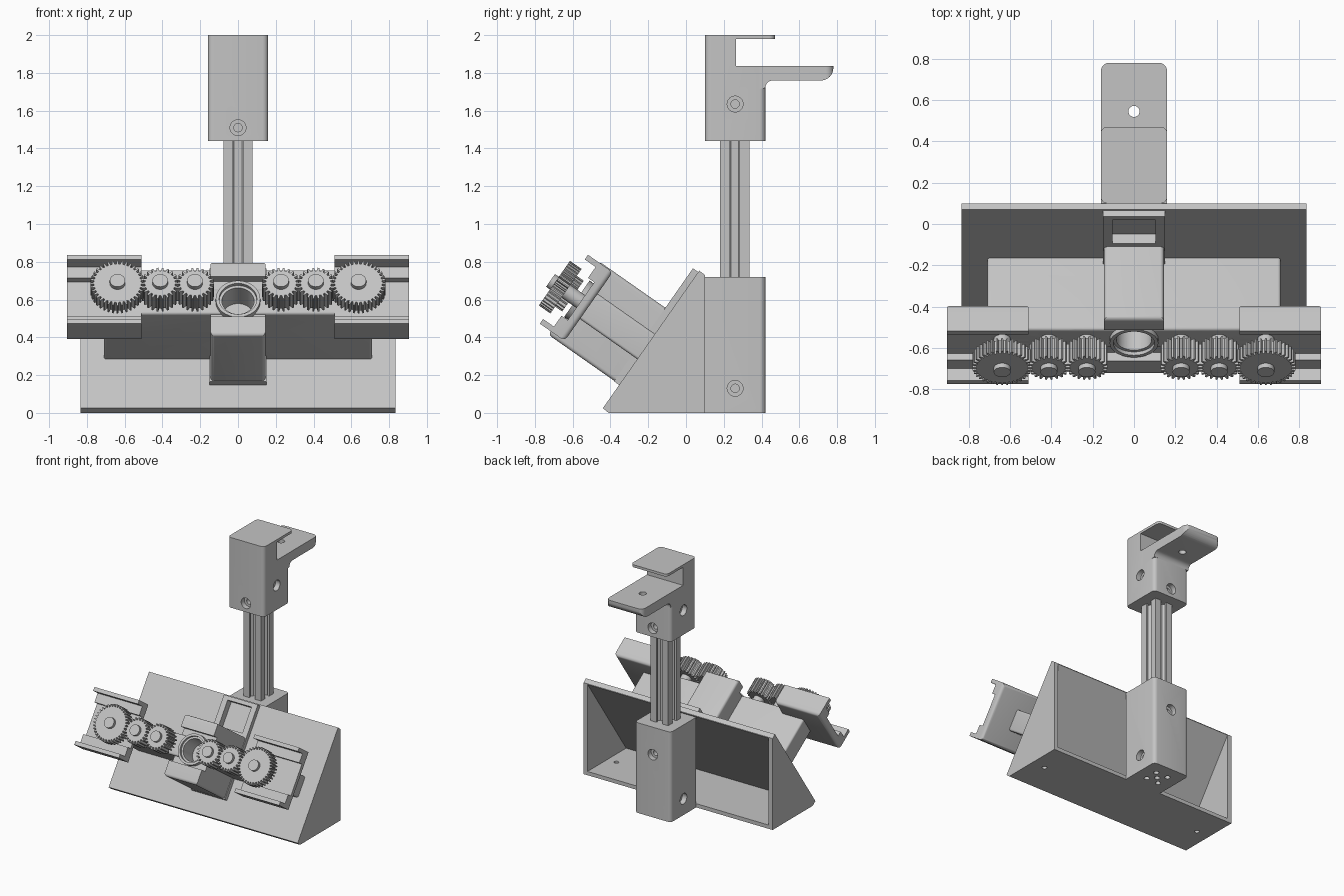
import bpy, bmesh, math
from mathutils import Matrix, Vector

cube = bpy.data.objects.get("Cube")
if cube:
    bpy.data.objects.remove(cube)

grey = bpy.data.materials.new("light_grey_plastic")
grey.use_nodes = True
COLOUR = (0.55, 0.55, 0.55, 1)
grey.diffuse_color = COLOUR
grey.node_tree.nodes["Principled BSDF"].inputs["Base Color"].default_value = COLOUR

WORLD = Matrix.Identity(4)
# Sloped face frame: local y runs up the slope, local z points out of it
SLOPE = Matrix.Translation((0, -0.44, 0.025)) @ Matrix.Rotation(math.radians(55), 4, 'X')


def prism(name, pts, lo, hi, axis='z', frame=WORLD, bevel=0, pick=None):
    """Extrude a 2D outline along an axis; optionally round the picked edges."""
    bm = bmesh.new()
    place = {'x': lambda a, b, c: (c, a, b), 'y': lambda a, b, c: (a, c, b),
             'z': lambda a, b, c: (a, b, c)}[axis]
    rings = [[bm.verts.new(place(a, b, c)) for a, b in pts] for c in (lo, hi)]
    bm.faces.new(rings[0])
    bm.faces.new(rings[1])
    for i in range(len(pts)):
        j = (i + 1) % len(pts)
        bm.faces.new((rings[0][i], rings[0][j], rings[1][j], rings[1][i]))
    bmesh.ops.recalc_face_normals(bm, faces=bm.faces)
    if bevel:
        edges = [e for e in bm.edges if pick is None or pick(*[v.co for v in e.verts])]
        bmesh.ops.bevel(bm, geom=edges, offset=bevel, segments=5, profile=0.5, affect='EDGES')
    bm.transform(frame)
    mesh = bpy.data.meshes.new(name)
    bm.to_mesh(mesh)
    bm.free()
    mesh.materials.append(grey)
    obj = bpy.data.objects.new(name, mesh)
    bpy.context.collection.objects.link(obj)
    return obj


def rect(a0, a1, b0, b1):
    return [(a0, b0), (a1, b0), (a1, b1), (a0, b1)]


def arc(ca, cb, r, start, end, n=8):
    angles = [math.radians(start + (end - start) * i / n) for i in range(n + 1)]
    return [(ca + r * math.cos(t), cb + r * math.sin(t)) for t in angles]


def disc(ca, cb, r, lo, hi, axis='z', frame=WORLD, name="cutter"):
    return prism(name, arc(ca, cb, r, 0, 360, 32)[:-1], lo, hi, axis, frame)


def along(k):
    """Edges parallel to axis k."""
    return lambda p, q: abs((q - p).normalized()[k]) > 0.99


def boolean(obj, cutter, mode='DIFFERENCE', keep=False):
    mod = obj.modifiers.new("cut", 'BOOLEAN')
    mod.operation, mod.object, mod.solver = mode, cutter, 'EXACT'
    bpy.context.view_layer.objects.active = obj
    bpy.ops.object.modifier_apply(modifier=mod.name)
    if not keep:
        bpy.data.objects.remove(cutter)


def bolt_hole(obj, a, b, face, inward, axis):
    """Counterbored screw hole, entering from a face."""
    for r, depth in ((0.042, 0.04), (0.022, 0.1)):
        ends = sorted((face - inward * 0.02, face + inward * depth))
        boolean(obj, disc(a, b, r, ends[0], ends[1], axis))


# Hollow wedge base, open at the back
wedge = prism("wedge_base", [(0.1, 0), (-0.41, 0), (-0.44, 0.025), (0.07, 0.753), (0.1, 0.73)],
              -0.835, 0.835, 'x')
boolean(wedge, prism("cutter", [(0.2, 0.03), (-0.387, 0.03), (0.2, 0.868)], -0.8, 0.8, 'x'))
for s in (-1, 1):
    boolean(wedge, disc(s * 0.72, -0.15, 0.018, -0.1, 0.1))

# Raised strip with a rectangular pocket
strip = prism("centre_strip", rect(-0.15, 0.15, 0.15, 0.88), -0.005, 0.034, 'z', SLOPE)
pocket = prism("cutter", rect(-0.105, 0.105, 0.65, 0.85), -0.022, 0.1, 'z', SLOPE)
boolean(strip, pocket, keep=True)
boolean(wedge, pocket)

# Lower socket for the column
socket = prism("column_socket", rect(-0.16, 0.16, 0.1, 0.42), 0, 0.72, bevel=0.03,
               pick=lambda p, q: along(2)(p, q) and p.y > 0.3)
for s in (-1, 1):
    bolt_hole(socket, 0.26, 0.13, s * 0.16, -s, 'x')
bolt_hole(socket, 0, 0.5, 0.42, -1, 'y')
for i in range(4):
    t = math.radians(45 + 90 * i)
    boolean(socket, disc(0.075 * math.cos(t), 0.26 + 0.075 * math.sin(t), 0.02, -0.1, 0.06))
boolean(socket, disc(0, 0.26, 0.02, -0.1, 0.06))

# Slotted column
half = 0.078
side = [(-0.026, half), (-0.026, 0.062), (-0.045, 0.062), (-0.02, 0.035), (0.02, 0.035),
        (0.045, 0.062), (0.026, 0.062), (0.026, half), (half, half)]
outline = []
for i in range(4):
    c, s = math.cos(-i * math.pi / 2), math.sin(-i * math.pi / 2)
    outline += [(a * c - b * s, 0.258 + a * s + b * c) for a, b in side]
prism("slotted_column", outline, 0.7, 1.46)

# Clamp head with two jaws
head = prism("clamp_head", rect(-0.16, 0.16, 0.1, 0.42), 1.44, 1.836, bevel=0.03, pick=along(2))
for s in (-1, 1):
    bolt_hole(head, 0.26, 1.635, s * 0.16, -s, 'x')
bolt_hole(head, 0, 1.51, 0.1, 1, 'y')
bolt_hole(head, 0, 1.51, 0.42, -1, 'y')
prism("clamp_back", rect(-0.16, 0.16, 0.1, 0.265), 1.83, 1.99, bevel=0.03,
      pick=lambda p, q: along(2)(p, q) and p.y < 0.2)
prism("upper_jaw", rect(-0.16, 0.16, 0.1, 0.47), 1.98, 2, bevel=0.03, pick=along(2))
jaw = prism("lower_jaw", [(0.3, 1.836), (0.3, 1.7)] + arc(0.46, 1.72, 0.04, 180, 90)
            + arc(0.715, 1.825, 0.065, -90, 0) + [(0.78, 1.836)], -0.2, 0.2, 'x')
boolean(jaw, prism("cutter", rect(-0.16, 0.16, 0.25, 0.78), 1.6, 1.9, bevel=0.04, pick=along(2)),
        'INTERSECT')
boolean(jaw, disc(0, 0.545, 0.027, 1.6, 2))

# Centre holder with a groove across it and a round opening
MID = 0.395
holder = prism("centre_holder", [(0.153, -0.02), (0.153, 0.46), (0.27, 0.46), (0.27, 0.41),
                                 (0.53, 0.41), (0.53, 0.46), (0.625, 0.46), (0.625, -0.02)],
               -0.145, 0.145, 'x', SLOPE, 0.02,
               lambda p, q: (max(p.y, q.y) < 0.2 or min(p.y, q.y) > 0.6) and max(p.z, q.z) > 0)
boolean(holder, disc(0, MID, 0.085, 0.28, 0.6, 'z', SLOPE))
ring = disc(0, MID, 0.118, 0.4, 0.445, 'z', SLOPE, "opening_ring")
boolean(ring, disc(0, MID, 0.085, 0.3, 0.6, 'z', SLOPE))
boolean(ring, disc(0, MID, 0.1, 0.425, 0.6, 'z', SLOPE))

# Cross arm behind the gears
arm = prism("cross_arm", rect(-0.71, 0.71, 0.317, 0.48), -0.02, 0.42, 'z', SLOPE, 0.015,
            lambda p, q: max(p.z, q.z) > 0)
boolean(arm, disc(0, MID, 0.085, 0.28, 0.6, 'z', SLOPE))


def gear(name, x, teeth, pitch, lo, hi):
    pts = []
    for i in range(teeth):
        for frac, r in ((-0.3, -0.011), (-0.15, 0.009), (0.15, 0.009), (0.3, -0.011)):
            t = 2 * math.pi * (i + frac) / teeth
            pts.append((x + (pitch + r) * math.cos(t), MID + (pitch + r) * math.sin(t)))
    prism(name, pts, lo, hi, 'z', SLOPE)


# Rails and gear trains on both sides
rail = [(0.175, 0.37), (0.175, 0.53), (0.205, 0.53), (0.205, 0.46), (0.275, 0.46), (0.275, 0.42),
        (0.52, 0.42), (0.52, 0.46), (0.59, 0.46), (0.59, 0.53), (0.62, 0.53), (0.62, 0.37)]
for s, tag in ((1, "left"), (-1, "right")):
    prism(tag + "_rail", rail, min(s * 0.51, s * 0.905), max(s * 0.51, s * 0.905), 'x', SLOPE,
          0.025, lambda p, q: max(p.z, q.z) < 0.38)
    for part, x, teeth, pitch, lo in (("outer_gear", 0.638, 36, 0.135, 0.515),
                                      ("middle_gear", 0.412, 22, 0.091, 0.47),
                                      ("inner_gear", 0.228, 22, 0.091, 0.47)):
        gear(tag + "_" + part, s * x, teeth, pitch, lo, 0.59)
        disc(s * x, MID, 0.041, 0.4, 0.615, 'z', SLOPE, tag + "_" + part + "_shaft")

# Soft shading on rounded surfaces
for obj in bpy.context.collection.objects:
    obj.select_set(obj.type == 'MESH' and obj.data.materials[:] == [grey])
bpy.context.view_layer.objects.active = wedge
bpy.ops.object.shade_smooth_by_angle(angle=math.radians(30))
